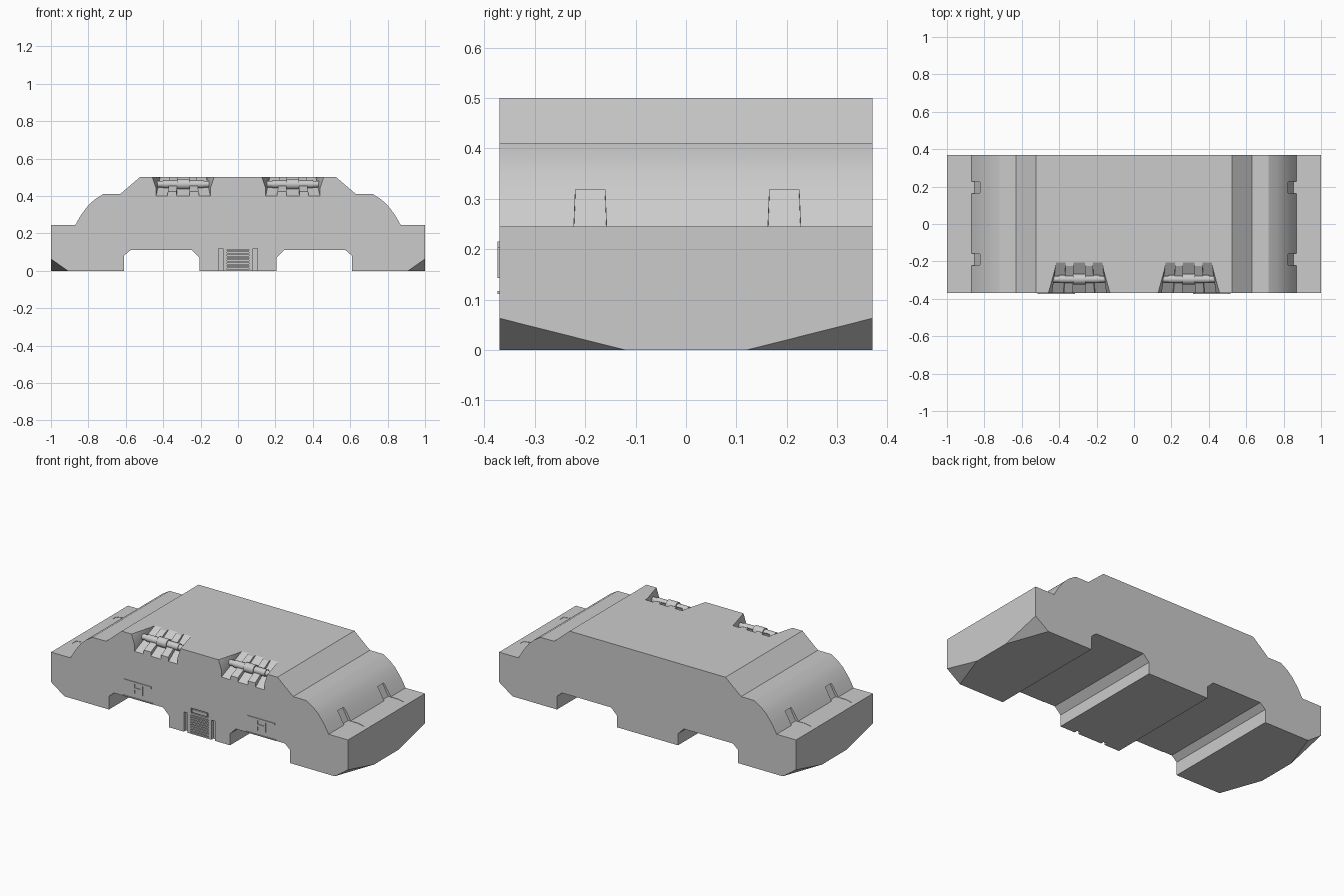
import bpy, bmesh, math

if "Cube" in bpy.data.objects:
    bpy.data.objects.remove(bpy.data.objects["Cube"])

grey = bpy.data.materials.new("plain grey")
grey.diffuse_color = (0.6, 0.6, 0.6, 1)
grey.use_nodes = True
grey.node_tree.nodes["Principled BSDF"].inputs["Base Color"].default_value = grey.diffuse_color


def finish(bm, name):
    bmesh.ops.recalc_face_normals(bm, faces=bm.faces[:])
    mesh = bpy.data.meshes.new(name)
    bm.to_mesh(mesh)
    bm.free()
    mesh.materials.append(grey)
    ob = bpy.data.objects.new(name, mesh)
    bpy.context.collection.objects.link(ob)
    return ob


def hull(name, pts):
    bm = bmesh.new()
    for p in pts:
        bm.verts.new(p)
    r = bmesh.ops.convex_hull(bm, input=bm.verts[:])
    inner = [v for v in bm.verts if not v.link_faces]
    bmesh.ops.delete(bm, geom=inner, context='VERTS')
    bmesh.ops.dissolve_limit(bm, angle_limit=0.001, verts=bm.verts[:], edges=bm.edges[:])
    return finish(bm, name)


def box(name, x0, x1, y0, y1, z0, z1):
    return hull(name, [(x, y, z) for x in (x0, x1) for y in (y0, y1) for z in (z0, z1)])


def select(ob):
    bpy.ops.object.select_all(action='DESELECT')
    ob.select_set(True)
    bpy.context.view_layer.objects.active = ob


def cut(target, cutter):
    m = target.modifiers.new("cut", 'BOOLEAN')
    m.operation = 'DIFFERENCE'
    m.solver = 'EXACT'
    m.object = cutter
    select(target)
    bpy.ops.object.modifier_apply(modifier=m.name)
    bpy.data.objects.remove(cutter)


def rod(name, x, y, z, length, radius, sides=16):
    bpy.ops.mesh.primitive_cylinder_add(vertices=sides, radius=radius, depth=length,
                                        location=(x, y, z), rotation=(0, math.pi / 2, 0))
    ob = bpy.context.object
    ob.name = name
    ob.data.materials.append(grey)
    bpy.ops.object.shade_smooth_by_angle(angle=math.radians(35))


# Hull: side silhouette with two wheel arches, extruded across the width
W = 0.37
half = [(0.205, 0), (0.205, 0.07), (0.245, 0.11), (0.575, 0.11), (0.61, 0.08), (0.61, 0),
        (1, 0), (1, 0.245), (0.87, 0.245), (0.838, 0.3), (0.80, 0.35), (0.765, 0.382),
        (0.72, 0.41), (0.63, 0.41), (0.525, 0.5)]
outline = half + [(-x, z) for x, z in reversed(half)]
bm = bmesh.new()
face = bm.faces.new([bm.verts.new((x, -W, z)) for x, z in outline])
ext = bmesh.ops.extrude_face_region(bm, geom=[face])
for v in ext['geom']:
    if isinstance(v, bmesh.types.BMVert):
        v.co.y = W
body = finish(bm, "hull_body")

# Lower end corners sliced off diagonally
for sx in (-1, 1):
    for sy in (-1, 1):
        k = 1.4
        base = (1, W, 0)
        a, b, c = (1, 0.12, 0), (0.91, W, 0), (1, W, 0.063)
        tip = (1.2, 0.9, -0.15)
        cen = [sum(p[i] for p in (a, b, c)) / 3 for i in range(3)]
        tri = [tuple(cen[i] + (p[i] - cen[i]) * k for i in range(3)) for p in (a, b, c)]
        cut(body, hull("corner_cutter", [(sx * x, sy * y, z) for x, y, z in tri + [tip]]))


# Sloped pocket wedge: centre x, left/right offsets at front top, front bottom and back top
def wedge(cx, front, low, back, zlow, yback):
    pts = []
    for y in (-W, -0.5):
        for z in (0.5, 0.6):
            pts += [(cx + o, y, z) for o in front]
        pts += [(cx + o, y, zlow) for o in low]
    for z in (0.5, 0.6):
        pts += [(cx + o, yback, z) for o in back]
    return hull("pocket_cutter", pts)


# Top front pockets with fanned grooves, each holding a stepped rod
for s in (-1, 1):
    cx = s * 0.293
    cut(body, wedge(cx, (-0.165, 0.165), (-0.14, 0.14), (-0.125, 0.125), 0.425, -0.225))
    for a, b in ((-0.145, -0.085), (-0.035, 0.035), (0.085, 0.145)):
        cut(body, wedge(cx, (a, b), (a, b), (a * 0.85, b * 0.85), 0.40, -0.205))
    rod("pocket_rod", cx, -0.295, 0.463, 0.29, 0.017)
    rod("rod_collar", cx, -0.295, 0.463, 0.065, 0.028)
    for e in (-1, 1):
        rod("rod_sleeve", cx + e * 0.07, -0.295, 0.463, 0.075, 0.021)

# Shallow inlets on the end slopes running onto the shelves
for sx in (-1, 1):
    for yc in (-0.19, 0.195):
        pts = []
        for x, z, h in ((0.815, 0.318, 0.029), (0.853, 0.243, 0.032), (0.92, 0.243, 0.032),
                        (0.97, 0.243, 0.018), (0.92, 0.318, 0.032), (0.97, 0.318, 0.018)):
            pts += [(sx * x, yc + h, z), (sx * x, yc - h, z)]
        cut(body, hull("inlet_cutter", pts))

# Front centre: recessed grille, side slots and a small frame
cut(body, box("grille_cutter", -0.06, 0.06, -0.4, -0.355, 0.008, 0.115))
for s in (-1, 1):
    xs = sorted((s * 0.08, s * 0.105))
    cut(body, box("slot_cutter", *xs, -0.4, -0.35, -0.02, 0.12))
for i in range(7):
    z = 0.014 + i * 0.0145
    box("grille_slat", -0.06, 0.06, -W, -0.35, z, z + 0.008)
cut(body, box("frame_cutter", -0.058, 0.058, -0.4, -0.362, 0.126, 0.157))
box("frame_panel", -0.05, 0.05, -W, -0.35, 0.132, 0.151)

# Side brackets above the arches
for s in (-1, 1):
    c = s * 0.415
    y0, y1 = -0.374, -0.365
    box("bracket_top_bar", c - 0.092, c + 0.092, y0, y1, 0.203, 0.215)
    box("bracket_cross_bar", c - 0.03, c + 0.03, y0, y1, 0.168, 0.18)
    for e in (-0.027, 0.027):
        box("bracket_post", c + e - 0.006, c + e + 0.006, y0, y1, 0.143, 0.203)
    box("arch_trim", c - 0.1, c + 0.1, y0, y1, 0.111, 0.117)

select(body)
bpy.ops.object.shade_smooth_by_angle(angle=math.radians(20))
